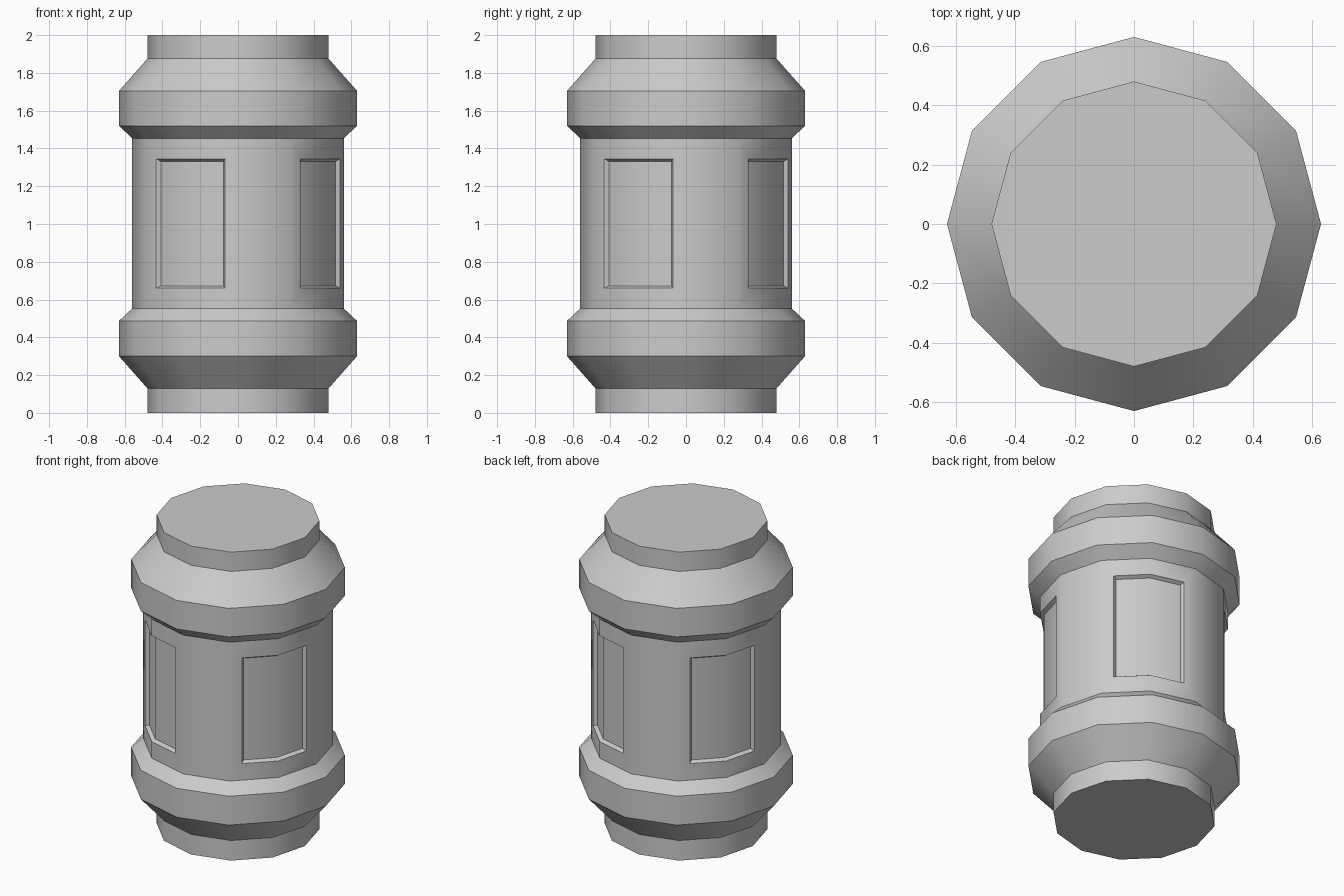
import bpy, bmesh, math

if "Cube" in bpy.data.objects:
    bpy.data.objects.remove(bpy.data.objects["Cube"])

SIDES = 12
PROFILE = [(0.48, 0.0), (0.48, 0.13), (0.63, 0.30), (0.63, 0.487), (0.56, 0.553),
           (0.56, 1.453), (0.63, 1.52), (0.63, 1.705), (0.48, 1.875), (0.48, 2.0)]
PANEL_Z = (0.66, 1.345)
BODY_RING = 4

bm = bmesh.new()

# Turned twelve-sided canister with flat caps
rings = []
for r, z in PROFILE:
    rings.append([bm.verts.new((r * math.cos(a), r * math.sin(a), z))
                  for a in (2 * math.pi * i / SIDES for i in range(SIDES))])
body = []
for k in range(len(rings) - 1):
    for i in range(SIDES):
        j = (i + 1) % SIDES
        f = bm.faces.new((rings[k][i], rings[k][j], rings[k + 1][j], rings[k + 1][i]))
        if k == BODY_RING:
            body.append(f)
bm.faces.new(rings[0][::-1])
bm.faces.new(rings[-1])
bm.normal_update()

# Four recessed panels, each wrapped around one vertical edge of the body
for corner in (2, 5, 8, 11):
    panel = [body[corner - 1], body[corner]]
    bmesh.ops.inset_region(bm, faces=panel, thickness=0.0725, use_even_offset=True)
    for v in {v for f in panel for v in f.verts}:
        v.co.z = PANEL_Z[0] if v.co.z < 1 else PANEL_Z[1]
    bm.normal_update()
    bmesh.ops.inset_region(bm, faces=panel, thickness=0.013, use_even_offset=True)
    bm.normal_update()
    moves = []
    for v in {v for f in panel for v in f.verts}:
        normals = [f.normal.copy() for f in panel if v in f.verts]
        n = normals[0] if len(normals) == 1 else (normals[0] + normals[1]).normalized()
        moves.append((v, n * (0.022 / n.dot(normals[0]))))
    for v, offset in moves:
        v.co -= offset

bmesh.ops.recalc_face_normals(bm, faces=bm.faces)
mesh = bpy.data.meshes.new("canister")
bm.to_mesh(mesh)
bm.free()
canister = bpy.data.objects.new("canister", mesh)
bpy.context.collection.objects.link(canister)

# Smooth around the barrel, crisp at the profile and panel edges
bpy.context.view_layer.objects.active = canister
canister.select_set(True)
bpy.ops.object.shade_smooth_by_angle(angle=math.radians(35))
